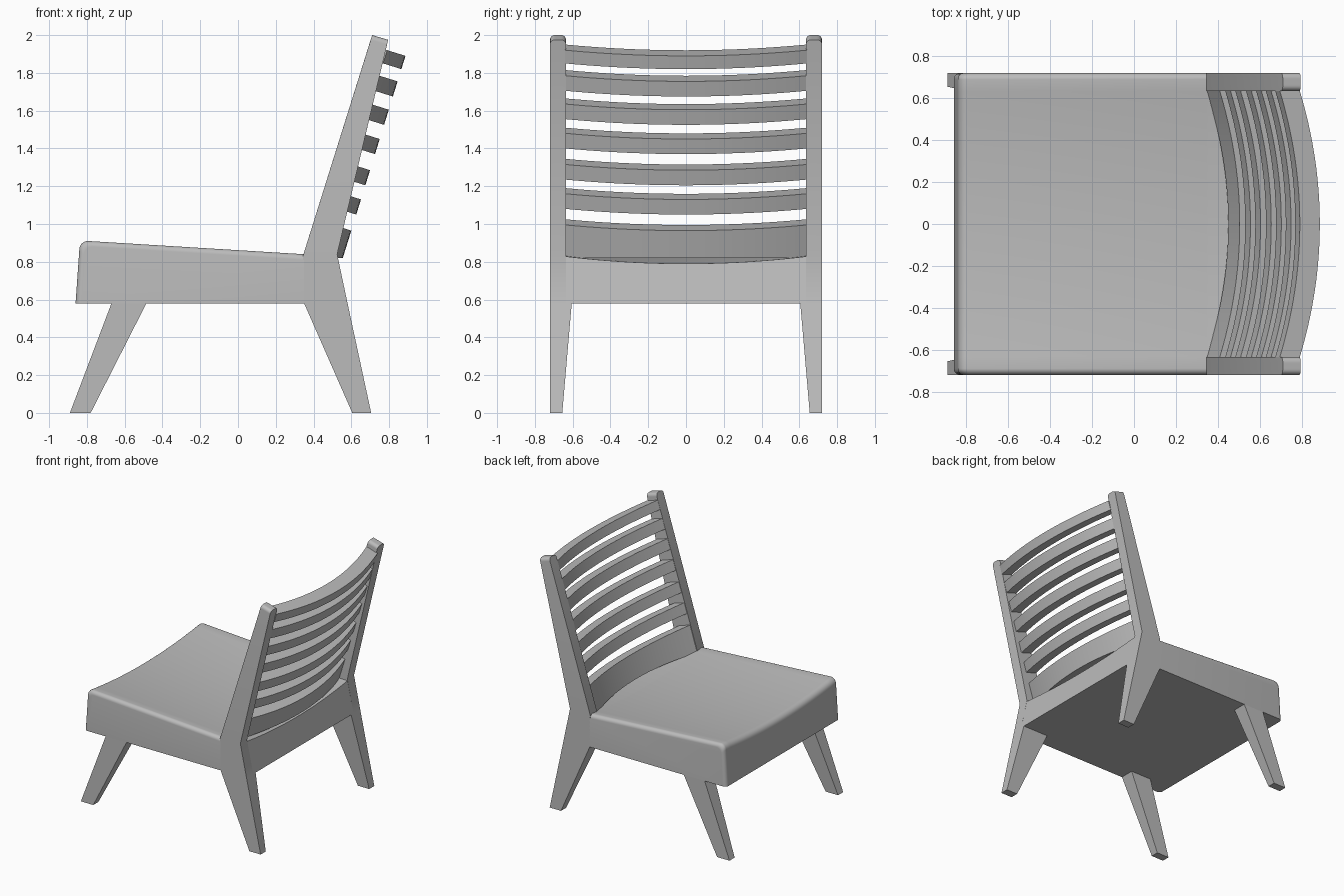
import bpy, bmesh, math
from mathutils import Vector

cube = bpy.data.objects.get("Cube")
if cube:
    bpy.data.objects.remove(cube, do_unlink=True)

grey = bpy.data.materials.new("grey_wood")
grey.use_nodes = True
grey.diffuse_color = (0.5, 0.5, 0.5, 1)
grey.node_tree.nodes["Principled BSDF"].inputs["Base Color"].default_value = (0.5, 0.5, 0.5, 1)

HALF = 0.72       # half width of the chair
POST_IN = 0.635   # inner face of the back posts
ROUND = 0.03      # edge rounding


def loft(name, rings):
    """Skin a list of equal closed rings and cap both ends."""
    bm = bmesh.new()
    loops = [[bm.verts.new(p) for p in ring] for ring in rings]
    n = len(loops[0])
    for a, b in zip(loops, loops[1:]):
        for i in range(n):
            j = (i + 1) % n
            bm.faces.new((a[i], a[j], b[j], b[i]))
    bm.faces.new(loops[0])
    bm.faces.new(loops[-1])
    bmesh.ops.recalc_face_normals(bm, faces=bm.faces)
    mesh = bpy.data.meshes.new(name)
    bm.to_mesh(mesh)
    bm.free()
    obj = bpy.data.objects.new(name, mesh)
    bpy.context.collection.objects.link(obj)
    mesh.materials.append(grey)
    bpy.ops.object.select_all(action='DESELECT')
    obj.select_set(True)
    bpy.context.view_layer.objects.active = obj
    bpy.ops.object.shade_smooth_by_angle(angle=math.radians(35))
    return obj


def steps(lo, hi, n):
    return [lo + (hi - lo) * i / n for i in range(n + 1)]


def edge_drop(y, lo, hi, r=ROUND):
    """Quarter-round drop close to either end of the span."""
    d = max(0, r - min(y - lo, hi - y))
    return r - math.sqrt(max(0, r * r - d * d))


def dish(y):
    return 0.045 * max(0, 1 - (y / 0.69) ** 2)


# Seat block with a dished top and rounded front and side edges
edge = [HALF - ROUND * (1 - math.sin(a)) for a in steps(0, math.pi / 2, 6)]
ys = [-y for y in reversed(edge)] + steps(-0.69, 0.69, 24)[1:-1] + edge
front = [(-0.795 - 0.045 * math.cos(a), 0.865 + 0.045 * math.sin(a))
         for a in steps(0, math.pi / 2, 6)]
rings = []
for y in ys:
    drop = edge_drop(y, -HALF, HALF)
    sink = dish(y) + drop
    ring = [(0.35, y, 0.58), (-0.86 + drop, y, 0.58)]
    ring += [(x + drop * 0.8, y, z - sink) for x, z in front]
    ring.append((0.35, y, 0.84 - sink))
    rings.append(ring)
loft("seat", rings)

# Rear rail continuing the seat between the posts
loft("rear_rail", [[(0.35, y, 0.58), (0.35, y, 0.84 - dish(y)),
                    (0.525 + 0.21 * dish(y), y, 0.835 - dish(y)), (0.58, y, 0.58)]
                   for y in steps(-POST_IN, POST_IN, 24)])

# Back posts and splayed legs on both sides
for side, s in (("left", 1), ("right", -1)):
    rings = []
    top = [POST_IN + 0.0425 * (1 - math.cos(a)) for a in steps(0, math.pi, 16)]
    for y in top:
        d = edge_drop(y, POST_IN, HALF, 0.025)
        rings.append([(0.35, s * y, 0.58), (0.345, s * y, 0.835),
                      (0.71 - 0.3 * d, s * y, 2 - d), (0.795 - 0.24 * d, s * y, 1.975 - d),
                      (0.525, s * y, 0.84), (0.58, s * y, 0.58)])
    loft(side + "_back_post", rings)

    for part, t0, t1, b0, b1 in (("front", -0.67, -0.485, -0.89, -0.78),
                                 ("rear", 0.35, 0.58, 0.605, 0.705)):
        loft(f"{side}_{part}_leg",
             [[(x0, s * inner, z), (x1, s * inner, z), (x1, s * HALF, z), (x0, s * HALF, z)]
              for x0, x1, inner, z in ((t0, t1, 0.605, 0.58), (b0, b1, 0.655, 0))])

# Bowed back slats, leaning with the posts
up = Vector((0.298, 0, 0.954))
back = Vector((0.954, 0, -0.298))
slats = [(0.965, 0.83), (1.13, 1.05), (1.285, 1.205), (1.45, 1.37),
         (1.605, 1.525), (1.755, 1.675), (1.89, 1.82)]
for k, (zt, zb) in enumerate(slats):
    rings = []
    for y in steps(-0.64, 0.64, 24):
        p = Vector((0.6 + 0.31 * (zt - 0.965), y, zt)) - back * 0.1 * (y / POST_IN) ** 2
        q = p - back * 0.1
        if k == 0:   # lowest slat is cut level to rest on the seat
            low = [v - up * (v.z - 0.82) / up.z for v in (q, p)]
        else:
            low = [v - up * (zt - zb) / up.z for v in (q, p)]
        rings.append([p, q] + low)
    loft(f"back_slat_{k + 1}", rings)
